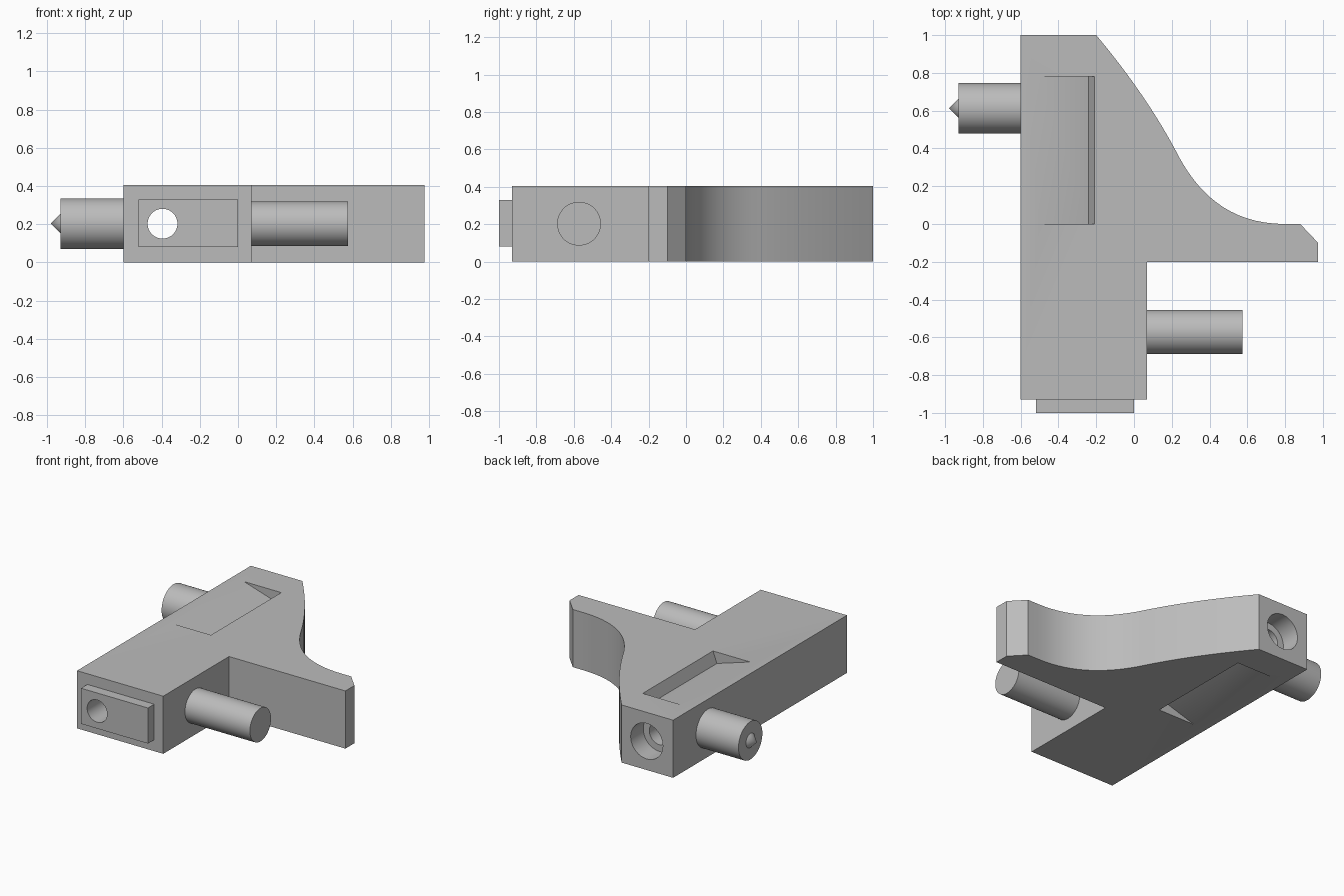
import bpy
import bmesh
from math import pi
from mathutils import Vector, Matrix

if "Cube" in bpy.data.objects:
    bpy.data.objects.remove(bpy.data.objects["Cube"], do_unlink=True)

grey = bpy.data.materials.new("plain grey")
grey.use_nodes = True
grey.diffuse_color = (0.5, 0.5, 0.5, 1)
grey.node_tree.nodes["Principled BSDF"].inputs["Base Color"].default_value = (0.5, 0.5, 0.5, 1)

HEIGHT = 0.405
MID = HEIGHT / 2


def add_object(name, bm):
    bmesh.ops.recalc_face_normals(bm, faces=bm.faces)
    mesh = bpy.data.meshes.new(name)
    bm.to_mesh(mesh)
    bm.free()
    obj = bpy.data.objects.new(name, mesh)
    bpy.context.collection.objects.link(obj)
    mesh.materials.append(grey)
    return obj


def prism(name, points, offset):
    """Extrude a closed 3D outline along an offset."""
    bm = bmesh.new()
    face = bm.faces.new([bm.verts.new(p) for p in points])
    new = bmesh.ops.extrude_face_region(bm, geom=[face], use_keep_orig=True)["geom"]
    verts = [v for v in new if isinstance(v, bmesh.types.BMVert)]
    bmesh.ops.translate(bm, verts=verts, vec=Vector(offset))
    return add_object(name, bm)


def rod(name, start, end, r1, r2=None):
    """Cylinder or cone between two points."""
    a, b = Vector(start), Vector(end)
    turn = (b - a).to_track_quat("Z", "Y").to_matrix().to_4x4()
    bm = bmesh.new()
    bmesh.ops.create_cone(bm, cap_ends=True, segments=48, radius1=r1,
                          radius2=r1 if r2 is None else r2, depth=(b - a).length,
                          matrix=Matrix.Translation((a + b) / 2) @ turn)
    return add_object(name, bm)


def cut(obj, cutter):
    mod = obj.modifiers.new("cut", "BOOLEAN")
    mod.operation = "DIFFERENCE"
    mod.solver = "EXACT"
    mod.object = cutter
    cutter.hide_render = True
    cutter.hide_viewport = True
    cutter.display_type = "WIRE"


def bezier(a, b, c, d, steps=16):
    out = []
    for i in range(steps + 1):
        t = i / steps
        s = 1 - t
        out.append(tuple(s**3 * p + 3 * s * s * t * q + 3 * s * t * t * r + t**3 * w
                         for p, q, r, w in zip(a, b, c, d)))
    return out


# Body outline: block, side arm with clipped corner, flowing S-curve edge
outline = [(-0.6, 1), (-0.6, -0.93), (0.07, -0.93), (0.07, -0.2),
           (0.975, -0.2), (0.975, -0.1), (0.88, 0)]
curve = bezier((-0.2, 1), (-0.027, 0.793), (0.113, 0.59), (0.22, 0.39))
curve += bezier((0.22, 0.39), (0.33, 0.17), (0.5, 0), (0.8, 0))[1:]
outline += reversed(curve)
body = prism("body", [(x, y, 0) for x, y in outline], (0, 0, HEIGHT))

# Raised tab on the front end
tab = prism("front_tab", [(-0.52, -1, 0.08), (0, -1, 0.08), (0, -1, 0.33), (-0.52, -1, 0.33)],
            (0, 0.07, 0))

# Long bore with a wider recess at the back
bore = rod("bore_cutter", (-0.395, -1.2, MID), (-0.395, 1.2, MID), 0.078)
recess = rod("recess_cutter", (-0.395, 0.86, MID), (-0.395, 1.2, MID), 0.125)
cut(body, bore)
cut(body, recess)
cut(tab, bore)

# Ramped pockets in the top and bottom faces
for side, name in ((1, "top"), (-1, "bottom")):
    ramp = [(-0.5, MID), (-0.24, MID - 0.08), (-0.21, MID), (-0.21, MID + 0.1), (-0.5, MID + 0.1)]
    pocket = prism(name + "_pocket_cutter", [(x, 0, MID + side * z) for x, z in ramp],
                   (0, 0.78, 0))
    cut(body, pocket)

# Side pins
right_pin = rod("right_pin", (-0.6, 0.613, MID), (-0.93, 0.613, MID), 0.133)
right_tip = rod("right_pin_tip", (-0.93, 0.613, MID), (-0.98, 0.613, MID), 0.05, 0)
left_pin = rod("left_pin", (0.07, -0.572, MID), (0.575, -0.572, MID), 0.117)

# Smooth the round surfaces, keep edges crisp
bpy.context.view_layer.update()
depsgraph = bpy.context.evaluated_depsgraph_get()
for obj in (body, tab):
    mesh = bpy.data.meshes.new_from_object(obj.evaluated_get(depsgraph))
    obj.modifiers.clear()
    obj.data = mesh
for obj in list(bpy.context.collection.objects):
    if obj.name.endswith("_cutter"):
        bpy.data.objects.remove(obj, do_unlink=True)

bpy.ops.object.select_all(action="DESELECT")
for obj in (body, tab, right_pin, right_tip, left_pin):
    obj.select_set(True)
bpy.context.view_layer.objects.active = body
bpy.ops.object.shade_smooth_by_angle(angle=pi / 6)
